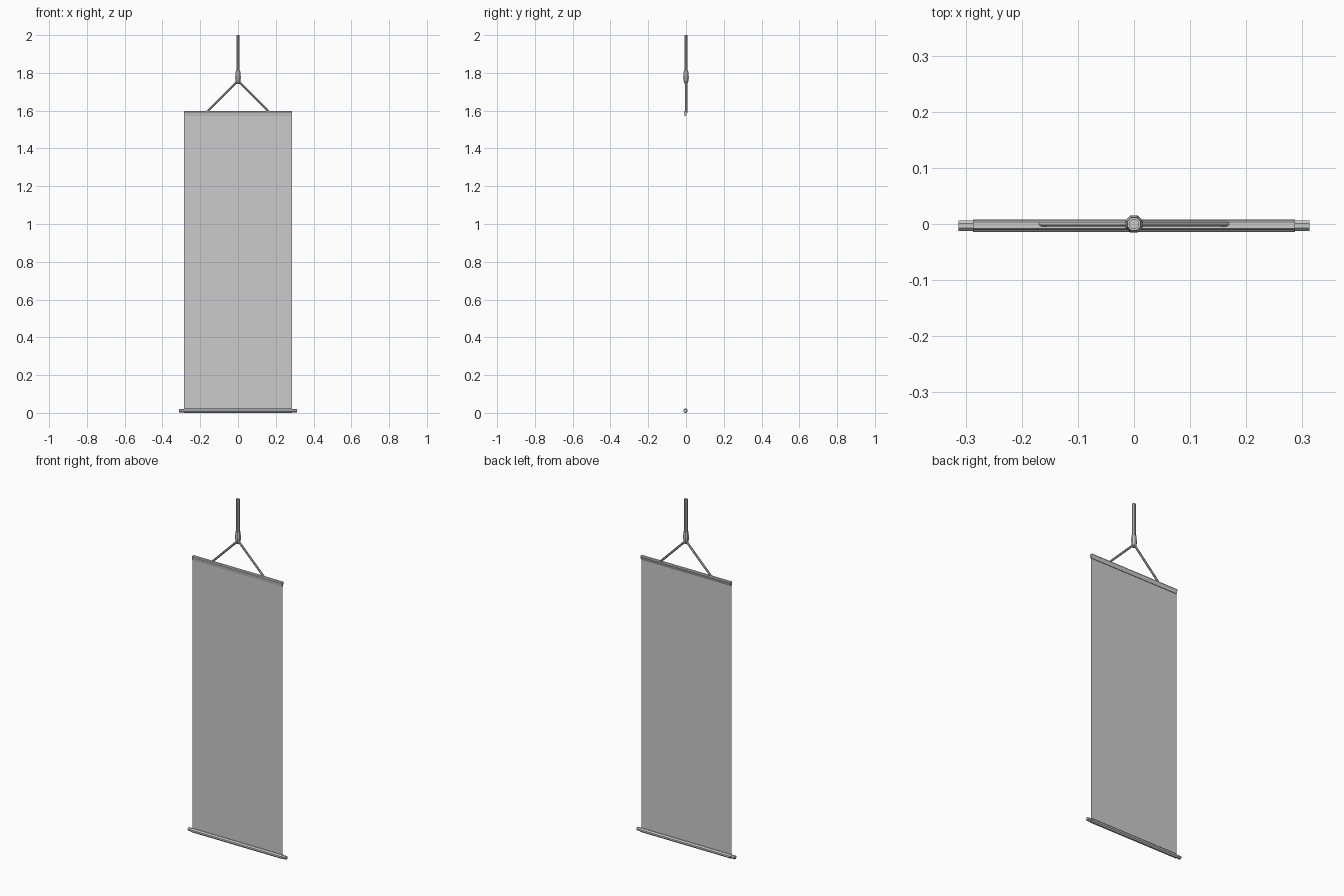
import bpy, bmesh, math
from mathutils import Vector

if "Cube" in bpy.data.objects:
    bpy.data.objects.remove(bpy.data.objects["Cube"])

W = 0.287          # half width of the cloth
RY, RZ = -0.003, 0.0115   # rod axis


def finish(bm, name, smooth=None):
    me = bpy.data.meshes.new(name)
    bm.to_mesh(me)
    bm.free()
    ob = bpy.data.objects.new(name, me)
    bpy.context.collection.objects.link(ob)
    return ob


def extrude_x(name, profile, half, closed=False):
    """Sweep a (y, z) profile along x."""
    bm = bmesh.new()
    a = [bm.verts.new((-half, y, z)) for y, z in profile]
    b = [bm.verts.new((half, y, z)) for y, z in profile]
    n = len(profile)
    for i in range(n if closed else n - 1):
        j = (i + 1) % n
        bm.faces.new((a[i], b[i], b[j], a[j]))
    if closed:
        bm.faces.new(a)
        bm.faces.new(b[::-1])
        bmesh.ops.recalc_face_normals(bm, faces=bm.faces)
    return finish(bm, name)


def tube(name, rings, sides=8):
    """Capped tube through (centre, radius) rings."""
    pts = [Vector(c) for c, r in rings]
    q = (pts[-1] - pts[0]).to_track_quat('Z', 'Y')
    bm = bmesh.new()
    loops = []
    for p, (c, r) in zip(pts, rings):
        loops.append([bm.verts.new(p + q @ Vector((
            r * math.cos(2 * math.pi * (k + .5) / sides),
            r * math.sin(2 * math.pi * (k + .5) / sides), 0)))
            for k in range(sides)])
    for lo, hi in zip(loops, loops[1:]):
        for k in range(sides):
            m = (k + 1) % sides
            bm.faces.new((lo[k], lo[m], hi[m], hi[k]))
    bm.faces.new(loops[0][::-1])
    bm.faces.new(loops[-1])
    return finish(bm, name)


def octagon(r, n=8):
    return [(RY + r * math.cos(2 * math.pi * (k + .5) / n),
             RZ + r * math.sin(2 * math.pi * (k + .5) / n)) for k in range(n)]


# hanging cloth, a single thin sheet
extrude_x("cloth", [(RY, RZ + 0.009), (RY, 1.572)], W)

# sleeve of cloth around the bottom rod, and the rod itself
extrude_x("rod_sleeve", octagon(0.0122), W, True)
tube("bottom_rod", [((-0.313, RY, RZ), 0.0098), ((0.313, RY, RZ), 0.0098)])

# top batten, tapering down to the cloth
extrude_x("top_batten", [(-0.011, 1.592), (-0.008, 1.597), (0.004, 1.597),
                         (0.007, 1.592), (0.0, 1.572), (-0.008, 1.572)], W, True)

# two sloping cords
for side, label in ((-1, "left"), (1, "right")):
    tube(label + "_cord", [((side * 0.168, 0.001, 1.59), 0.0063),
                           ((0, 0.001, 1.758), 0.0063)])

# knot and main rope
tube("knot", [((0, 0, z), r) for z, r in
              ((1.742, 0.008), (1.755, 0.013), (1.775, 0.0165),
               (1.79, 0.015), (1.812, 0.0125))])
tube("main_rope", [((0, 0, 1.8), 0.0095), ((0, 0, 2.0), 0.0095)])
